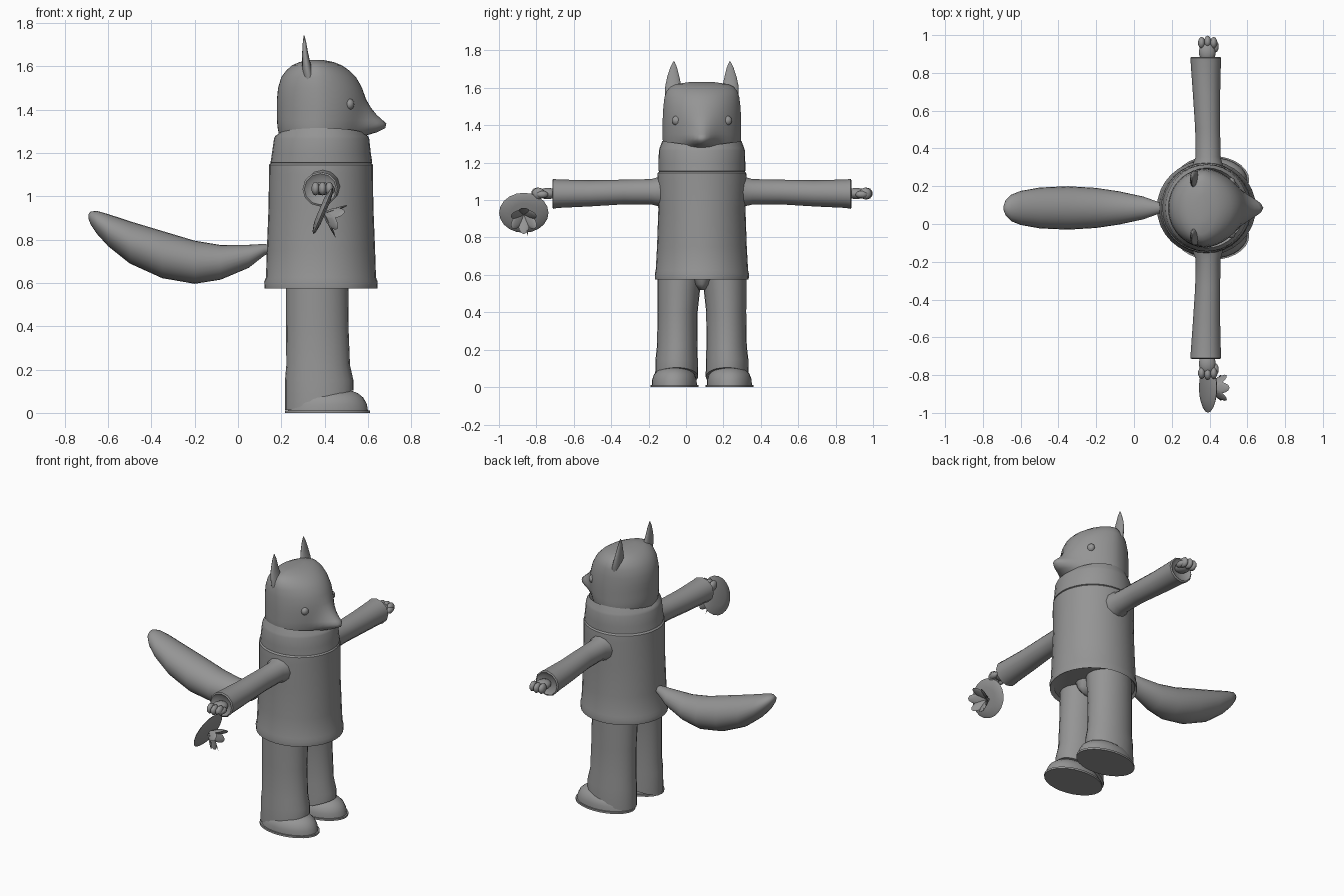
import bpy, math
from mathutils import Vector, Matrix

CX, CY = 0.385, 0.085          # body axis; the figure looks along +x
grey = bpy.data.materials.new("warm_grey")
grey.diffuse_color = (0.3, 0.3, 0.3, 1)


def finish(ob, name, angle=45):
    ob.name = name
    ob.data.materials.append(grey)
    bpy.ops.object.select_all(action='DESELECT')
    ob.select_set(True)
    bpy.context.view_layer.objects.active = ob
    bpy.ops.object.mode_set(mode='EDIT')
    bpy.ops.mesh.select_all(action='SELECT')
    bpy.ops.mesh.normals_make_consistent(inside=False)
    bpy.ops.object.mode_set(mode='OBJECT')
    bpy.ops.object.shade_smooth_by_angle(angle=math.radians(angle))
    return ob


def loft(name, rings, angle=45):
    """Skin a list of point rings and cap both ends."""
    n = len(rings[0])
    verts = [p for r in rings for p in r]
    faces = [(i * n + j, i * n + (j + 1) % n, (i + 1) * n + (j + 1) % n, (i + 1) * n + j)
             for i in range(len(rings) - 1) for j in range(n)]
    faces += [tuple(range(n)), tuple(range(len(verts) - n, len(verts)))]
    me = bpy.data.meshes.new(name)
    me.from_pydata(verts, [], faces)
    ob = bpy.data.objects.new(name, me)
    bpy.context.collection.objects.link(ob)
    return finish(ob, name, angle)


def angles(n):
    return [2 * math.pi * i / n for i in range(n)]


def z_ring(z, cx, rx, cy, ry, n=32):
    return [(cx + rx * math.cos(a), cy + ry * math.sin(a), z) for a in angles(n)]


def blob(name, loc, size, rot=None, seg=16):
    bpy.ops.mesh.primitive_uv_sphere_add(segments=seg, ring_count=seg // 2)
    ob = bpy.context.object
    m = Matrix.Diagonal((*size, 1))
    ob.data.transform(Matrix.Translation(loc) @ (rot.to_4x4() @ m if rot else m))
    return finish(ob, name, 60)


# Coat: hem, body, shoulders
coat = [(0.592, 0.375, 0.24, 0.235), (0.575, 0.383, 0.26, 0.25), (0.605, 0.383, 0.262, 0.252),
        (0.625, 0.383, 0.254, 0.247), (0.75, 0.383, 0.25, 0.24), (0.95, 0.383, 0.242, 0.233),
        (1.10, 0.383, 0.24, 0.24), (1.145, 0.383, 0.24, 0.237), (1.157, 0.383, 0.228, 0.225)]
loft("coat", [z_ring(z, x, a, CY, b) for z, x, a, b in coat], 35)

# Collar, its inner lip rising at the sides
collar = [(1.15, 0.385, 0.225, 0.222), (1.155, 0.385, 0.235, 0.232), (1.20, 0.385, 0.228, 0.232),
          (1.265, 0.386, 0.220, 0.23), (1.278, 0.386, 0.214, 0.226)]
rings = [z_ring(z, x, a, CY, b) for z, x, a, b in collar]
rings.append([(x, y, 1.285 + 0.03 * abs(y - CY) / 0.21) for x, y, z in z_ring(0, 0.386, 0.2, CY, 0.212)])
rings.append(z_ring(1.26, 0.385, 0.17, CY, 0.18))
loft("collar", rings, 35)

# Head: height, back x, front x, half width, muzzle length
head = [(1.25, .20, .55, .19, 0), (1.28, .19, .57, .203, .02), (1.295, .187, .575, .207, .065),
        (1.315, .183, .58, .209, .10), (1.335, .181, .585, .21, .10), (1.352, .18, .587, .21, .08),
        (1.375, .18, .588, .21, .053), (1.41, .18, .588, .21, .025), (1.45, .18, .585, .209, .005),
        (1.50, .185, .573, .206, 0), (1.55, .20, .545, .20, 0), (1.58, .222, .515, .19, 0),
        (1.605, .25, .478, .17, 0), (1.62, .285, .44, .14, 0), (1.63, .335, .39, .07, 0)]
rings = []
for z, back, front, half, nose in head:
    ring = []
    for a in angles(48):
        c, s = math.cos(a), math.sin(a)
        f = max(c, 0)
        ring.append(((back + front) / 2 + (front - back) / 2 * c + nose * f ** 14,
                     CY + half * s * (1 - 0.13 * f), z))
    rings.append(ring)
loft("head", rings, 60)

# Ears, eyes, arms, legs and shoes on both sides
for s, side in ((-1, "right"), (1, "left")):
    ears = [(1.50, .335, .03, .135, .05), (1.56, .325, .026, .148, .05), (1.61, .316, .02, .153, .044),
            (1.66, .31, .014, .153, .033), (1.71, .307, .008, .151, .018), (1.742, .305, .002, .15, .003)]
    loft(side + "_ear", [z_ring(z, x, a, CY + s * o, b, 14) for z, x, a, o, b in ears], 60)
    blob(side + "_eye", (0.515, CY + s * 0.135, 1.425), (.022, .026, .026))

    # Sleeve: distance from axis, centre x, half x, centre z, half z
    sleeve = [(.20, .39, .085, 1.045, .085), (.235, .39, .078, 1.045, .077), (.27, .392, .066, 1.044, .068),
              (.42, .39, .066, 1.043, .066), (.60, .384, .072, 1.036, .07), (.77, .38, .08, 1.034, .076),
              (.795, .38, .082, 1.033, .08), (.80, .38, .074, 1.033, .072), (.785, .38, .055, 1.033, .05)]
    loft(side + "_sleeve", [[(x + a * math.cos(t), CY + s * d, z + b * math.sin(t)) for t in angles(12)]
                            for d, x, a, z, b in sleeve], 40)

    # Hand: wrist, palm, curled fingers, thumb
    blob(side + "_palm", (.388, CY + s * .825, 1.035), (.045, .055, .03))
    for i in range(3):
        blob(side + "_finger", (.358 + i * .032, CY + s * (.88 - .006 * abs(i - 1)), 1.035),
             (.02, .034, .032), seg=10)
    blob(side + "_thumb", (.43, CY + s * .855, 1.03), (.02, .035, .02), seg=10)

    # Trouser leg with a slanted lower edge over the shoe
    leg = [(0.0, .375, .158, .135, .115), (.12, .375, .158, .135, .113), (.22, .37, .147, .132, .108),
           (.40, .366, .144, .13, .107), (.52, .365, .144, .124, .114), (.60, .365, .144, .118, .12)]
    rings = [z_ring(z, x, a, CY + s * o, b, 24) for z, x, a, o, b in leg]
    rings[0] = [(x, y, 0.014 + 0.09 * min(max((x - .24) / .29, 0), 1)) for x, y, z in rings[0]]
    rings[1] = [(x, y, z + 0.03) for x, y, z in rings[1]]
    loft(side + "_leg", rings, 50)

    yc = CY + s * .147
    loft(side + "_sole", [z_ring(z, .414, .196, yc, .128, 28) for z in (0, .012)], 40)
    shoe = [(.01, .415, .185, .12), (.04, .417, .178, .119), (.07, .417, .162, .108),
            (.09, .42, .135, .088), (.104, .43, .09, .055), (.107, .44, .03, .02)]
    loft(side + "_shoe", [z_ring(z, x, a, yc, b, 28) for z, x, a, b in shoe], 50)

# Crotch between the legs
loft("crotch", [z_ring(z, .365, a, CY, b, 16) for z, a, b in
                ((.52, .10, .02), (.55, .13, .05), (.60, .14, .09))], 50)

# Tail: x, lower z, upper z, half width
tail = [(.15, .74, .775, .02), (.12, .725, .78, .035), (.05, .67, .776, .06), (-.08, .615, .775, .088),
        (-.2, .596, .795, .106), (-.35, .622, .84, .115), (-.5, .69, .885, .108),
        (-.6, .77, .918, .09), (-.65, .825, .932, .07), (-.68, .87, .93, .04), (-.69, .895, .918, .012)]
loft("tail", [[(x, CY + w * math.cos(t), (lo + hi) / 2 + (hi - lo) / 2 * math.sin(t)) for t in angles(24)]
              for x, lo, hi, w in tail], 60)

# Round fan held in the right hand, with a flower on its face
normal = Vector((0.92, 0, -0.39)).normalized()
up = Vector((0.39, 0, 0.92)).normalized()
across = Vector((0, 1, 0))
centre = Vector((0.392, -0.867, 0.932))
rings = []
for depth, r in ((-.018, .07), (-.008, .118), (0, .132), (.008, .118), (.014, .07)):
    rings.append([centre + normal * depth + across * (r * math.cos(t)) + up * (.88 * r * math.sin(t))
                  for t in angles(20)])
loft("fan", rings, 60)
for i in range(6):
    t = math.tau * i / 6 + math.pi / 2
    radial = across * math.cos(t) + up * math.sin(t)
    along = (normal * 0.75 + radial * 0.66).normalized()
    side = normal.cross(radial).normalized()
    flat = along.cross(side)
    rot = Matrix((along, side, flat)).transposed()
    blob("petal", centre + Vector((.005, 0, -.01)) + along * .06, (.055, .03, .006), rot, 12)
# Stamen
tip = normal * 0.75 - up * 0.66
rot = tip.to_track_quat('X', 'Z').to_matrix()
blob("stamen", centre + tip * .07 + Vector((0, .02, 0)), (.07, .004, .004), rot, 8)
